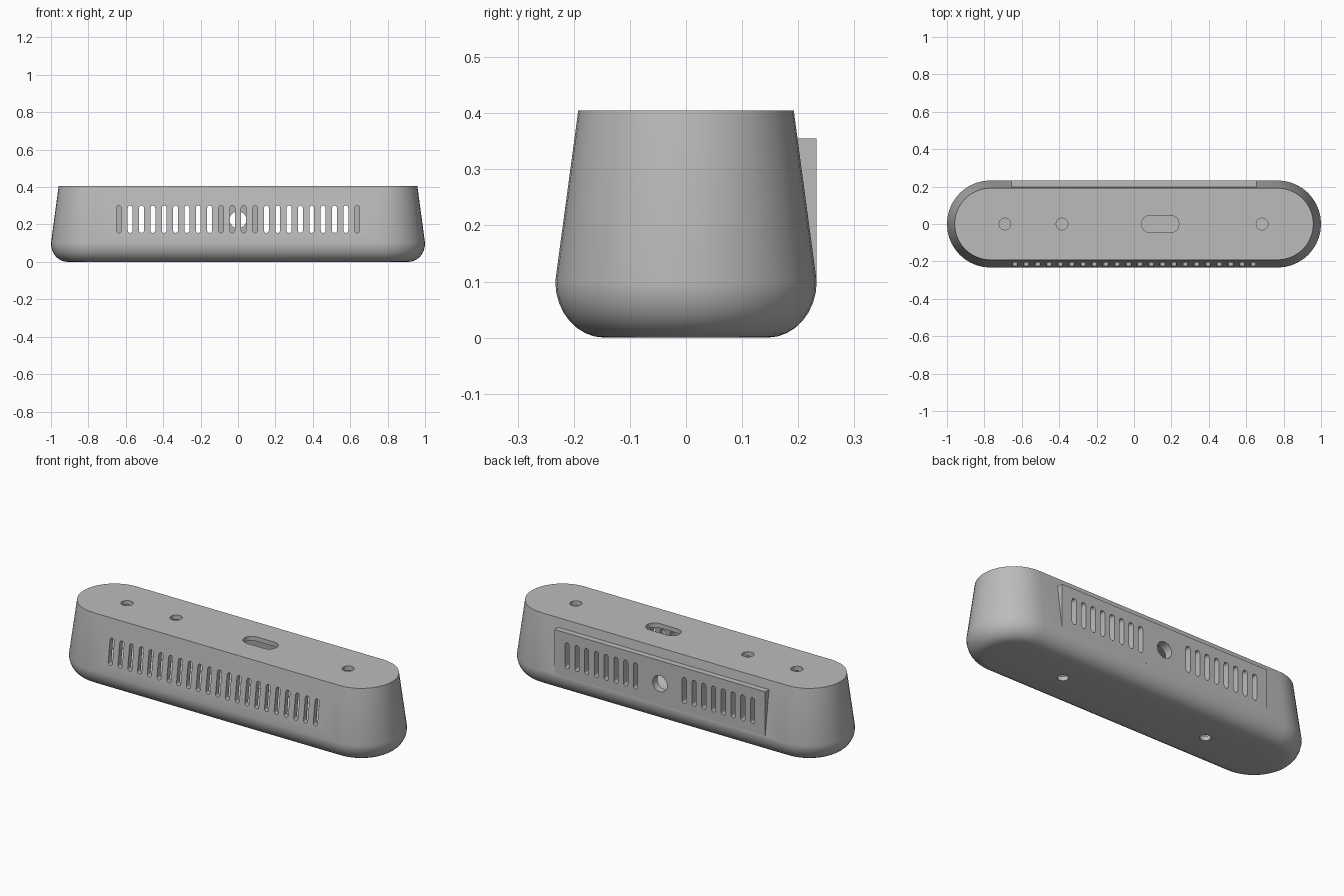
import bpy, bmesh
from math import cos, sin, pi
from mathutils import Vector

cube = bpy.data.objects.get("Cube")
if cube:
    bpy.data.objects.remove(cube, do_unlink=True)

grey = bpy.data.materials.new("plain grey")
grey.use_nodes = True
grey.diffuse_color = (0.5, 0.5, 0.5, 1)
grey.node_tree.nodes["Principled BSDF"].inputs["Base Color"].default_value = (0.5, 0.5, 0.5, 1)


def capsule(half, r, n):
    """Outline with straight sides and round ends, or a circle when half is 0."""
    pts = []
    for side in (1, -1):
        for i in range(n + 1):
            if half == 0 and i == n:
                continue
            a = -pi / 2 + pi * i / n
            pts.append((side * (half + r * cos(a)), side * r * sin(a)))
    return pts


def loft(bm, rings):
    """Skin a stack of matching rings and close both ends."""
    loops = [[bm.verts.new(p) for p in ring] for ring in rings]
    n = len(loops[0])
    for a, b in zip(loops, loops[1:]):
        for i in range(n):
            j = (i + 1) % n
            bm.faces.new((a[i], a[j], b[j], b[i]))
    bm.faces.new(loops[0][::-1])
    bm.faces.new(loops[-1])


def make(name, bm):
    bmesh.ops.recalc_face_normals(bm, faces=bm.faces[:])
    mesh = bpy.data.meshes.new(name)
    bm.to_mesh(mesh)
    bm.free()
    ob = bpy.data.objects.new(name, mesh)
    bpy.context.collection.objects.link(ob)
    mesh.materials.append(grey)
    return ob


def tub(name, profile):
    """Long round-ended body from (radius, height) pairs."""
    bm = bmesh.new()
    loft(bm, [[(x, y, z) for x, y in capsule(0.767, r, 20)] for r, z in profile])
    return make(name, bm)


# Solid outer body, rounded at the base and tapering upwards
rounding = [(0.145 + 0.088 * sin(pi / 2 * i / 8), 0.1 * (1 - cos(pi / 2 * i / 8)))
            for i in range(9)]
housing = tub("housing", rounding + [(0.192, 0.405)])

# Upright panel on the back
bm = bmesh.new()
section = [(0.2322, 0.106), (0.2322, 0.355), (0.185, 0.355), (0.218, 0.106)]
loft(bm, [[(x, y, z) for y, z in section] for x in (-0.655, 0.655)])
panel = make("back_panel", bm)

# Hollow inside
cavity = tub("cavity", [(0.13, 0.025), (0.178, 0.045), (0.203, 0.1), (0.169, 0.38)])

# Vent slots, sockets and screw holes
bm = bmesh.new()


def hole(center, half, r, axis, depth, n=8):
    c = Vector(center)
    rings = []
    for d in (-depth, depth):
        ring = []
        for u, v in capsule(half, r, n):
            off = (u, v, d) if axis == "z" else (v, d, u)
            ring.append(c + Vector(off))
        rings.append(ring)
    loft(bm, rings)


for i in range(22):
    x = (i - 10.5) * 0.0607
    hole((x, -0.21, 0.228), 0.06, 0.013, "y", 0.07)
    if 0.1 < abs(x) < 0.6:
        hole((x, 0.21, 0.228), 0.06, 0.013, "y", 0.07)
hole((0, 0.21, 0.225), 0, 0.045, "y", 0.07, 12)
for x in (-0.69, -0.385, 0.685):
    hole((x, 0, 0.4), 0, 0.032, "z", 0.05, 6)
hole((0.14, 0, 0.4), 0.055, 0.046, "z", 0.05)
for x in (-0.455, 0.455):
    hole((x, 0, 0), 0, 0.028, "z", 0.05)
openings = make("openings", bm)

# Combine into one shell
for tool, op in ((panel, "UNION"), (cavity, "DIFFERENCE"), (openings, "DIFFERENCE")):
    mod = housing.modifiers.new(tool.name, "BOOLEAN")
    mod.object = tool
    mod.operation = op
    mod.solver = "EXACT"
shell = bpy.data.meshes.new_from_object(
    housing.evaluated_get(bpy.context.evaluated_depsgraph_get()))
housing.modifiers.clear()
housing.data = shell
shell.name = "housing"
for tool in (panel, cavity, openings):
    bpy.data.objects.remove(tool, do_unlink=True)

bpy.ops.object.select_all(action="DESELECT")
housing.select_set(True)
bpy.context.view_layer.objects.active = housing
bpy.ops.object.shade_smooth_by_angle(angle=pi / 6)
